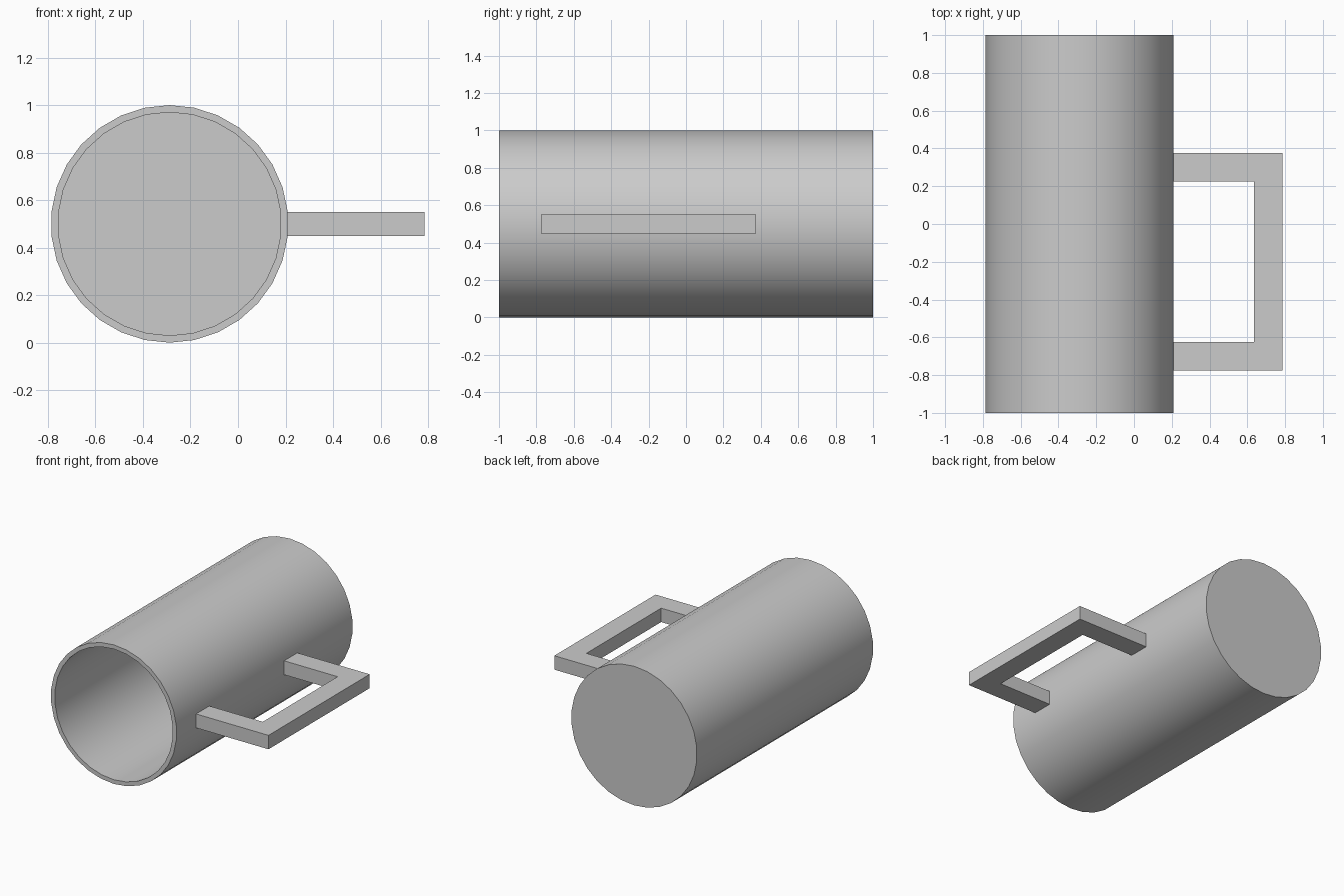
import bpy, bmesh
from math import sin, cos, pi, radians

if "Cube" in bpy.data.objects:
    bpy.data.objects.remove(bpy.data.objects["Cube"])

SIDES = 30
CX, CZ = -0.288, 0.5


def make_object(name, bm):
    bmesh.ops.recalc_face_normals(bm, faces=bm.faces)
    mesh = bpy.data.meshes.new(name)
    bm.to_mesh(mesh)
    bm.free()
    obj = bpy.data.objects.new(name, mesh)
    bpy.context.collection.objects.link(obj)
    return obj


def ring(bm, radius, y):
    return [bm.verts.new((CX + radius * sin(2 * pi * i / SIDES), y,
                          CZ + radius * cos(2 * pi * i / SIDES)))
            for i in range(SIDES)]


# Cup body lying on its side: closed base at +y, open mouth at -y
bm = bmesh.new()
profile = [(0.5, 1.0), (0.5, -1.0), (0.47, -1.0), (0.47, 0.97)]
rings = [ring(bm, r, y) for r, y in profile]
for a, b in zip(rings, rings[1:]):
    for i in range(SIDES):
        j = (i + 1) % SIDES
        bm.faces.new((a[i], a[j], b[j], b[i]))
bm.faces.new(rings[0])
bm.faces.new(rings[-1])
cup = make_object("cup_body", bm)
bpy.context.view_layer.objects.active = cup
cup.select_set(True)
bpy.ops.object.shade_smooth_by_angle(angle=radians(30))

# Squared C-shaped handle, its ends sunk into the cup wall
bm = bmesh.new()
outline = [(0.195, -0.775), (0.785, -0.775), (0.785, 0.375), (0.195, 0.375),
           (0.195, 0.225), (0.635, 0.225), (0.635, -0.625), (0.195, -0.625)]
face = bm.faces.new([bm.verts.new((x, y, 0.45)) for x, y in outline])
extruded = bmesh.ops.extrude_face_region(bm, geom=[face], use_keep_orig=True)
top = [v for v in extruded["geom"] if isinstance(v, bmesh.types.BMVert)]
bmesh.ops.translate(bm, verts=top, vec=(0, 0, 0.1))
make_object("handle", bm)
